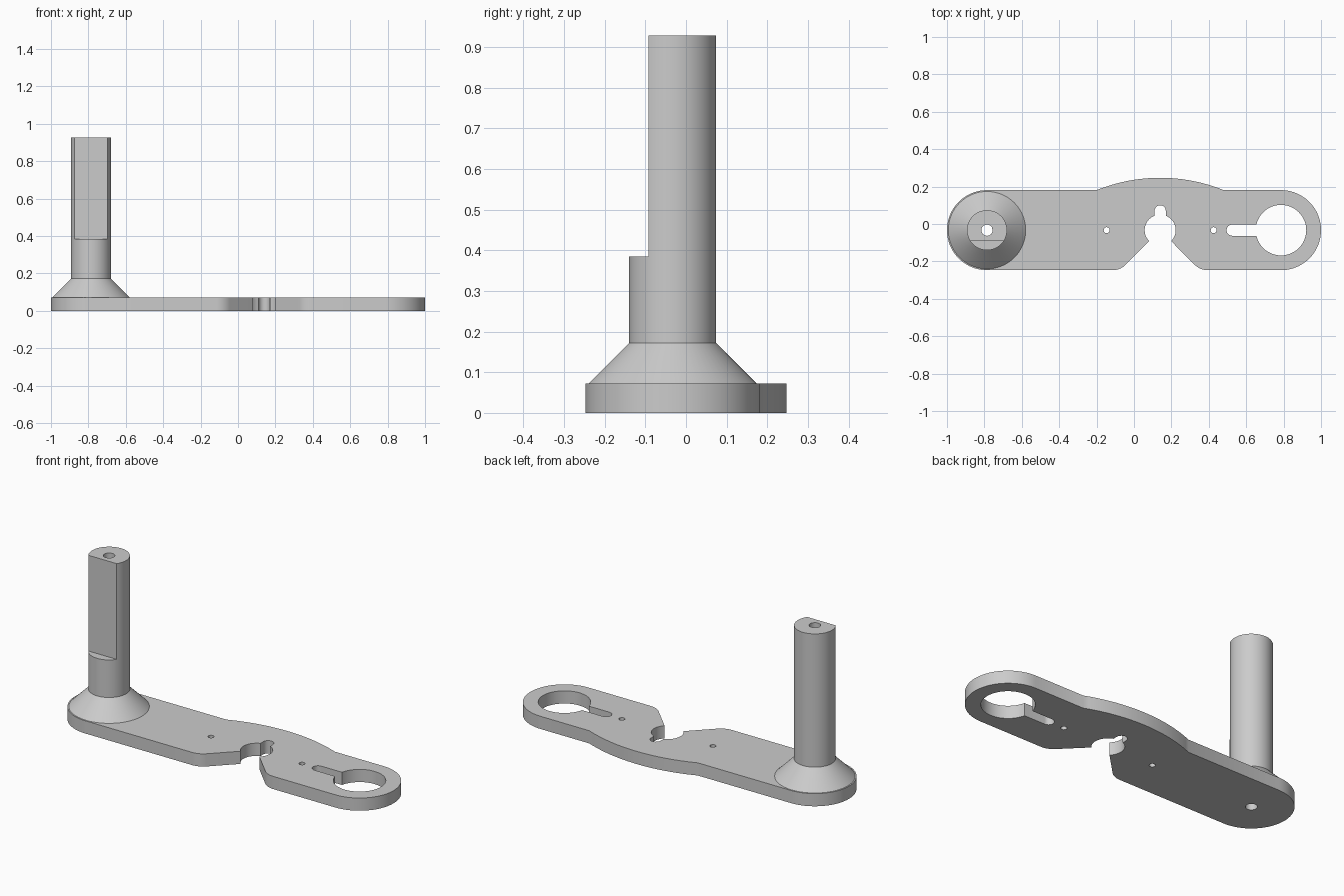
import bpy, bmesh
from math import sin, cos, pi, radians, asin, degrees

if "Cube" in bpy.data.objects:
    bpy.data.objects.remove(bpy.data.objects["Cube"])

CY = -0.033            # centre line of the arm
END_X, END_R = 0.786, 0.214
THICK = 0.072
MID_X = 0.14           # centre of the notch
BORE = 0.03

metal = bpy.data.materials.new("grey metal")
metal.use_nodes = True
grey = (0.6, 0.6, 0.6, 1)
metal.diffuse_color = grey
metal.node_tree.nodes["Principled BSDF"].inputs["Base Color"].default_value = grey


def arc(cx, cy, r, start, end, steps=24):
    angles = [radians(start + (end - start) * i / steps) for i in range(steps + 1)]
    return [(cx + r * cos(a), cy + r * sin(a)) for a in angles]


def circle(cx, cy, r, steps=32):
    return arc(cx, cy, r, 0, 360, steps)[:-1]


def finish(obj):
    bpy.ops.object.select_all(action='DESELECT')
    obj.select_set(True)
    bpy.context.view_layer.objects.active = obj
    obj.data.materials.clear()
    obj.data.materials.append(metal)
    bpy.ops.object.shade_smooth_by_angle(angle=radians(25))


def plate(name, loops, z0, z1):
    """Extrude an outline with holes into a solid plate."""
    curve = bpy.data.curves.new(name, 'CURVE')
    curve.dimensions = '2D'
    curve.fill_mode = 'BOTH'
    curve.extrude = (z1 - z0) / 2
    for loop in loops:
        spline = curve.splines.new('POLY')
        spline.points.add(len(loop) - 1)
        for point, (x, y) in zip(spline.points, loop):
            point.co = (x, y, (z0 + z1) / 2, 1)
        spline.use_cyclic_u = True
    obj = bpy.data.objects.new(name, curve)
    obj.location.z = (z0 + z1) / 2
    bpy.context.collection.objects.link(obj)
    bpy.ops.object.select_all(action='DESELECT')
    obj.select_set(True)
    bpy.context.view_layer.objects.active = obj
    bpy.ops.object.convert(target='MESH')
    bm = bmesh.new()
    bm.from_mesh(obj.data)
    bmesh.ops.remove_doubles(bm, verts=bm.verts, dist=1e-5)
    bmesh.ops.recalc_face_normals(bm, faces=bm.faces)
    low = min(v.co.z for v in bm.verts)
    bmesh.ops.translate(bm, verts=bm.verts, vec=(0, 0, z0 - low))
    bm.to_mesh(obj.data)
    bm.free()
    obj.location.z = 0
    finish(obj)
    return obj


# Keyhole notch: left half (rounded corner, slanted mouth, round seat, slot), then mirrored
seat_r, slot_r, corner_r = 0.083, 0.03, 0.1
slot_angle = 90 + degrees(asin(slot_r / seat_r))
half = arc(-0.255, CY - END_R + corner_r, corner_r, 270, 315, 8)
half += arc(0, CY, seat_r, 225, slot_angle, 16)
half += arc(0, 0.07, slot_r, 180, 90, 8)
notch = [(MID_X + x, y) for x, y in half]
notch += [(MID_X - x, y) for x, y in reversed(half[:-1])]

# Bulge on the back edge: shallow arc from its half width and height
bulge_w, bulge_h = 0.34, 0.066
bulge_r = (bulge_w ** 2 + bulge_h ** 2) / (2 * bulge_h)
spread = degrees(asin(bulge_w / bulge_r))
bulge = arc(MID_X, CY + END_R + bulge_h - bulge_r, bulge_r, 90 - spread, 90 + spread)

outline = arc(-END_X, CY, END_R, 90, 270, 40) + notch
outline += arc(END_X, CY, END_R, -90, 90, 40) + bulge

# Large keyhole at the left end
eye_r = 0.135
gap = degrees(asin(slot_r / eye_r))
keyhole = arc(END_X, CY, eye_r, gap - 180, 180 - gap, 56)
keyhole += arc(0.525, CY, slot_r, 90, 270, 16)

holes = [keyhole, circle(-END_X, CY, BORE)]
holes += [circle(MID_X + s * 0.286, CY, 0.016, 20) for s in (-1, 1)]
plate("arm_plate", [outline] + holes, 0, THICK)

# Post with flared foot and through bore, as one closed lathe
profile = [(BORE, THICK), (0.207, THICK), (0.107, 0.172), (0.107, 0.928), (BORE, 0.928)]
sides = 64
bm = bmesh.new()
rings = []
for i in range(sides):
    a = 2 * pi * i / sides
    rings.append([bm.verts.new((r * cos(a) - END_X, r * sin(a) + CY, z)) for r, z in profile])
for i in range(sides):
    one, two = rings[i], rings[(i + 1) % sides]
    for j in range(len(profile)):
        k = (j + 1) % len(profile)
        bm.faces.new((one[j], two[j], two[k], one[k]))
bmesh.ops.recalc_face_normals(bm, faces=bm.faces)
mesh = bpy.data.meshes.new("post")
bm.to_mesh(mesh)
bm.free()
post = bpy.data.objects.new("post", mesh)
bpy.context.collection.objects.link(post)

# Flat on the front of the post
bpy.ops.mesh.primitive_cube_add(size=1, location=(-END_X, -0.092 - 0.25, 0.385 + 0.5))
cutter = bpy.context.object
cutter.name = "flat_cutter"
cutter.scale = (0.6, 0.5, 1)
cutter.hide_render = True
cut = post.modifiers.new("flat", 'BOOLEAN')
cut.operation = 'DIFFERENCE'
cut.solver = 'EXACT'
cut.object = cutter
bpy.context.view_layer.objects.active = post
bpy.ops.object.modifier_apply(modifier=cut.name)
bpy.data.objects.remove(cutter)
finish(post)
